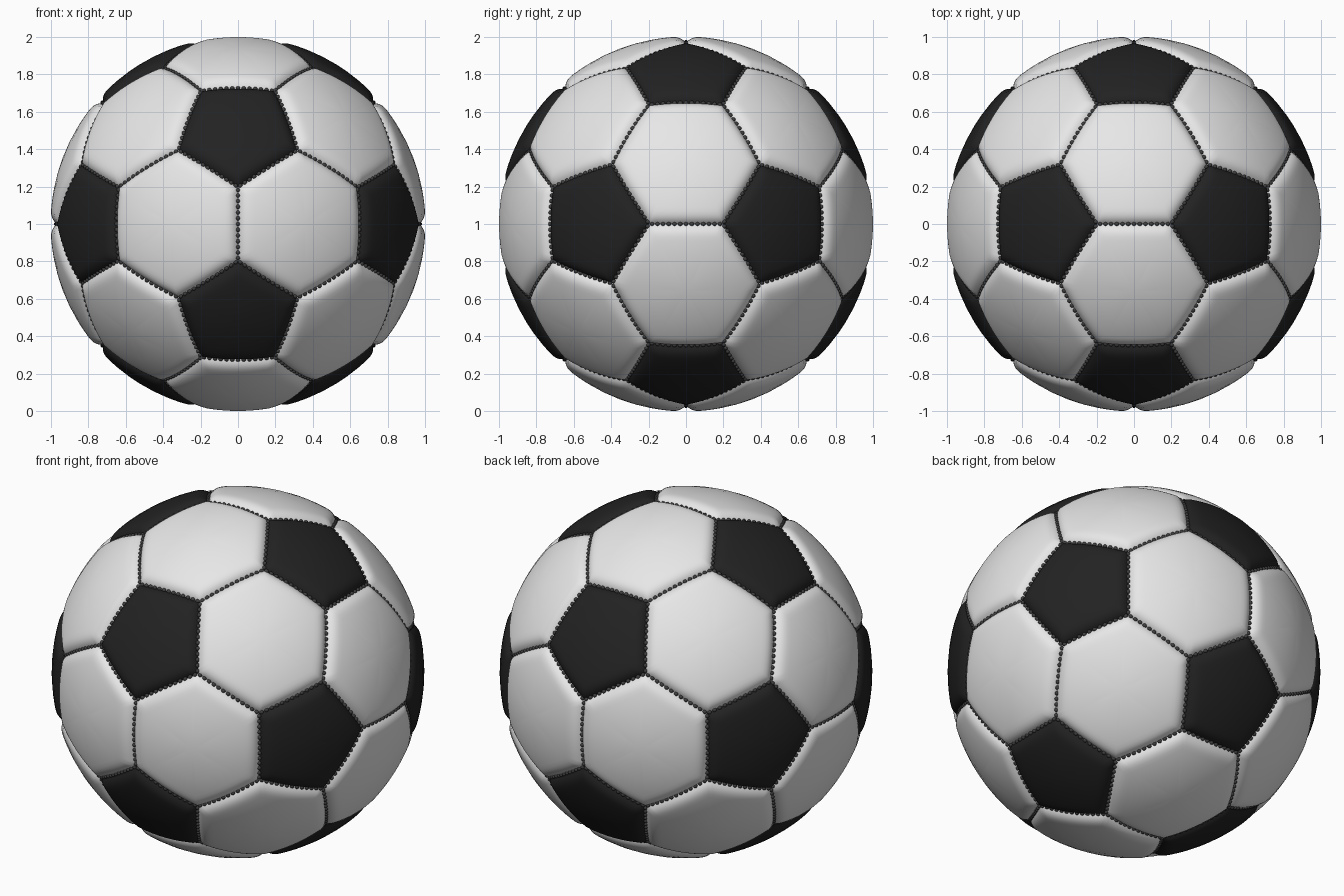
import bpy, bmesh, math
from mathutils import Vector, Matrix

if "Cube" in bpy.data.objects:
    bpy.data.objects.remove(bpy.data.objects["Cube"])

PHI = (1 + 5 ** 0.5) / 2
CENTRE = Vector((0, 0, 1))
R_TOP, R_SEAM, BAND = 1.002, 0.968, 0.085   # panel crown, seam bottom, rounded border width
SEG = 14                                    # steps along each panel edge
RINGS = (0.25, 0.5, 0.65, 0.75, 0.81, 0.86, 0.9, 0.93, 0.955, 0.975, 0.99, 1.0)


def material(name, value):
    m = bpy.data.materials.new(name)
    m.diffuse_color = (value, value, value, 1)
    m.use_nodes = True
    m.node_tree.nodes["Principled BSDF"].inputs["Base Color"].default_value = m.diffuse_color
    return m


def make_object(name, verts, faces, mat):
    me = bpy.data.meshes.new(name)
    me.from_pydata(verts, [], faces)
    me.materials.append(mat)
    me.polygons.foreach_set("use_smooth", [True] * len(me.polygons))
    me.update()
    ob = bpy.data.objects.new(name, me)
    bpy.context.collection.objects.link(ob)
    return ob


# Icosahedron directions: the twelve pentagon centres
pents = []
for a in (-1, 1):
    for b in (-PHI, PHI):
        pents += [Vector((0, b, a)), Vector((b, a, 0)), Vector((a, 0, b))]


def near(p, q):
    return p is not q and (p - q).length < 2.01


# Hexagon centres: icosahedron faces
hexes = []
for i, p in enumerate(pents):
    for j in range(i + 1, 12):
        for k in range(j + 1, 12):
            if near(p, pents[j]) and near(p, pents[k]) and near(pents[j], pents[k]):
                hexes.append((p, pents[j], pents[k]))


def ordered(points, n):
    """Sort corners counter-clockwise around the outward direction n."""
    u = n.orthogonal().normalized()
    v = n.cross(u)
    return sorted([p.normalized() for p in points],
                  key=lambda p: math.atan2(p.dot(v), p.dot(u)))


def add_panel(verts, faces, n, corners):
    """Puffed spherical panel: radius falls off towards the seams."""
    m = len(corners)
    planes = [corners[i].cross(corners[(i + 1) % m]).normalized() for i in range(m)]

    def puff(p):
        p = p.normalized()
        d = max(0.0, min(math.asin(max(-1, min(1, p.dot(q)))) for q in planes))
        t = min(1.0, d / BAND)
        return CENTRE + p * (R_SEAM + (R_TOP - R_SEAM) * (1 - (1 - t) ** 3))

    rim = [corners[i].lerp(corners[(i + 1) % m], s / SEG).normalized()
           for i in range(m) for s in range(SEG)]
    base, c = len(verts), len(rim)
    verts.append(puff(n))
    for s in RINGS:
        verts.extend(puff(n.lerp(q, s)) for q in rim)
    for i in range(c):
        j = (i + 1) % c
        faces.append((base, base + 1 + i, base + 1 + j))
        for r in range(len(RINGS) - 1):
            a = base + 1 + r * c
            faces.append((a + i, a + c + i, a + c + j, a + j))


white = material("white_leather", 0.8)
black = material("black_leather", 0.016)
thread = material("dark_grey_thread", 0.05)
edges = {}


def note_edges(corners):
    for i, a in enumerate(corners):
        b = corners[(i + 1) % len(corners)]
        key = tuple(round(x, 3) + 0.0 for x in (a + b))
        edges[key] = (a, b)


# Black pentagon panels
verts, faces = [], []
for p in pents:
    cs = ordered([(2 * p + q) / 3 for q in pents if near(p, q)], p.normalized())
    add_panel(verts, faces, p.normalized(), cs)
    note_edges(cs)
make_object("black_pentagon_panels", verts, faces, black)

# White hexagon panels
verts, faces = [], []
for tri in hexes:
    n = sum(tri, Vector()).normalized()
    cs = ordered([(2 * a + b) / 3 for a in tri for b in tri if a is not b], n)
    add_panel(verts, faces, n, cs)
    note_edges(cs)
make_object("white_hexagon_panels", verts, faces, white)

# Stitches: small beads along every seam
bm = bmesh.new()
bmesh.ops.create_icosphere(bm, subdivisions=2, radius=1)
bead_v = [v.co.copy() for v in bm.verts]
bead_f = [[v.index for v in f.verts] for f in bm.faces]
bm.free()

verts, faces = [], []
COUNT = 13
for a, b in edges.values():
    along = (b - a).normalized()
    for s in range(COUNT):
        n = a.lerp(b, (s + 0.5) / COUNT).normalized()
        t = (along - n * along.dot(n)).normalized()
        w = n.cross(t)
        base = len(verts)
        for v in bead_v:
            verts.append(CENTRE + n * (0.974 + 0.010 * v.z) + t * 0.012 * v.x + w * 0.011 * v.y)
        faces.extend([base + i for i in f] for f in bead_f)
make_object("seam_stitches", verts, faces, thread)
